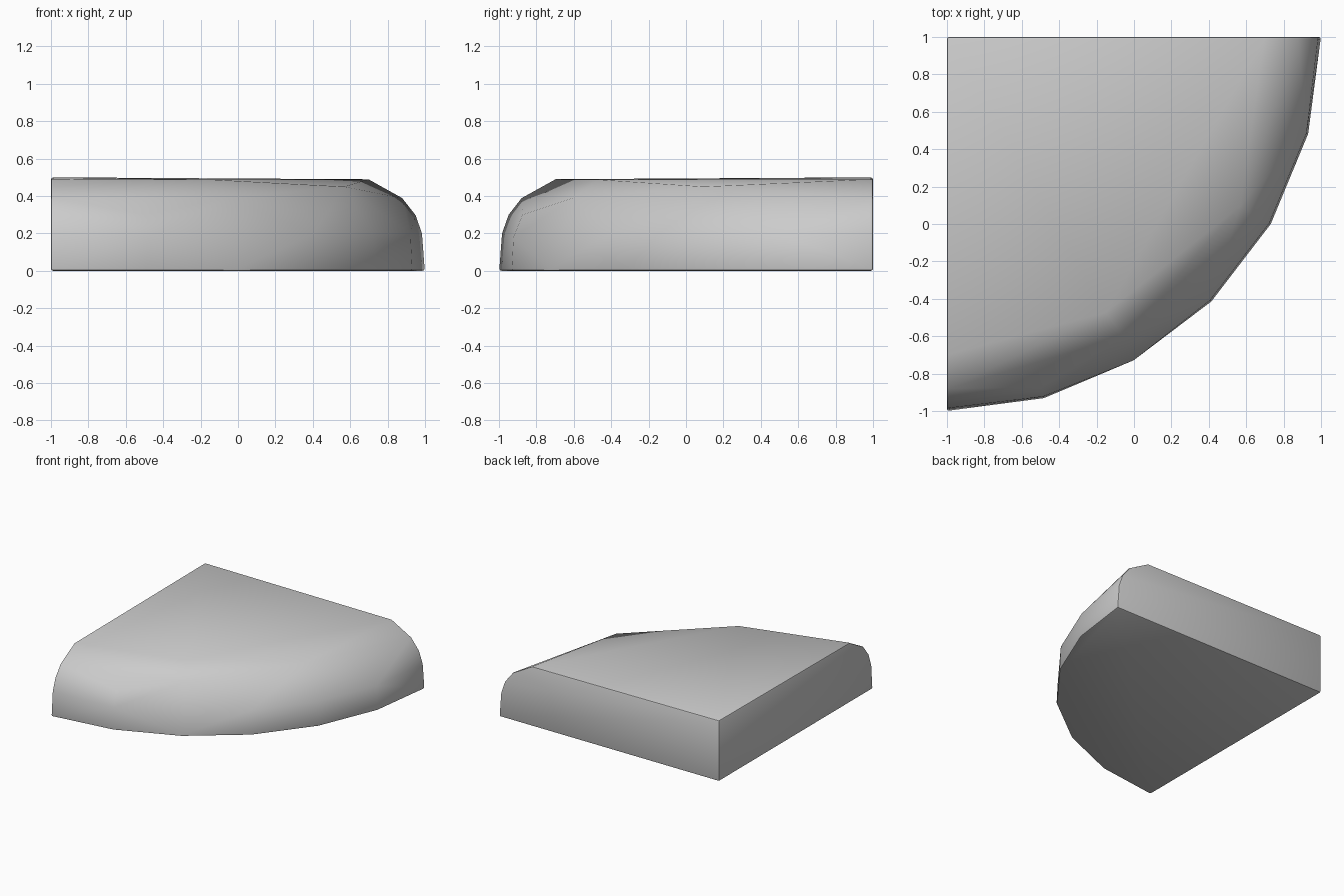
import bpy, bmesh, math

if "Cube" in bpy.data.objects:
    bpy.data.objects.remove(bpy.data.objects["Cube"])

def polar(r, deg, z):
    # polar position around the square back corner
    a = math.radians(deg)
    return (-1 + r * math.cos(a), 1 - r * math.sin(a), z)

points = [(-1, 1, 0), (-1, 1, 0.5)]
# faceted quarter-round foot
points += [polar(2, a, 0) for a in range(0, 91, 15)]
# rounded profile at both straight ends
profile = [(1.985, 0.2), (1.95, 0.3), (1.88, 0.39), (1.70, 0.49)]
points += [polar(r, a, z) for a in (0, 90) for r, z in profile]
# sparse shoulder points along the curved side
shoulder = [(1.99, 15, 0.2), (1.99, 30, 0.2), (1.99, 45, 0.2), (1.99, 75, 0.18),
            (1.94, 75, 0.3), (1.81, 30, 0.45), (1.86, 59.5, 0.39), (1.70, 60, 0.488)]
points += [polar(*s) for s in shoulder]

# wedge body
bm = bmesh.new()
for p in points:
    bm.verts.new(p)
bmesh.ops.convex_hull(bm, input=bm.verts)
bmesh.ops.dissolve_limit(bm, angle_limit=math.radians(0.5), verts=bm.verts, edges=bm.edges)
bmesh.ops.recalc_face_normals(bm, faces=bm.faces)

# small softened rims on the square edges
rims = [e for e in bm.edges if e.is_manifold and e.calc_face_angle() > math.radians(75)]
bmesh.ops.bevel(bm, geom=rims, offset=0.012, segments=2, profile=0.5,
                affect='EDGES', clamp_overlap=True)

mesh = bpy.data.meshes.new("quarter_round_wedge")
bm.to_mesh(mesh)
bm.free()
wedge = bpy.data.objects.new("quarter_round_wedge", mesh)
bpy.context.collection.objects.link(wedge)
bpy.context.view_layer.objects.active = wedge
wedge.select_set(True)
bpy.ops.object.shade_smooth_by_angle(angle=math.radians(35))
